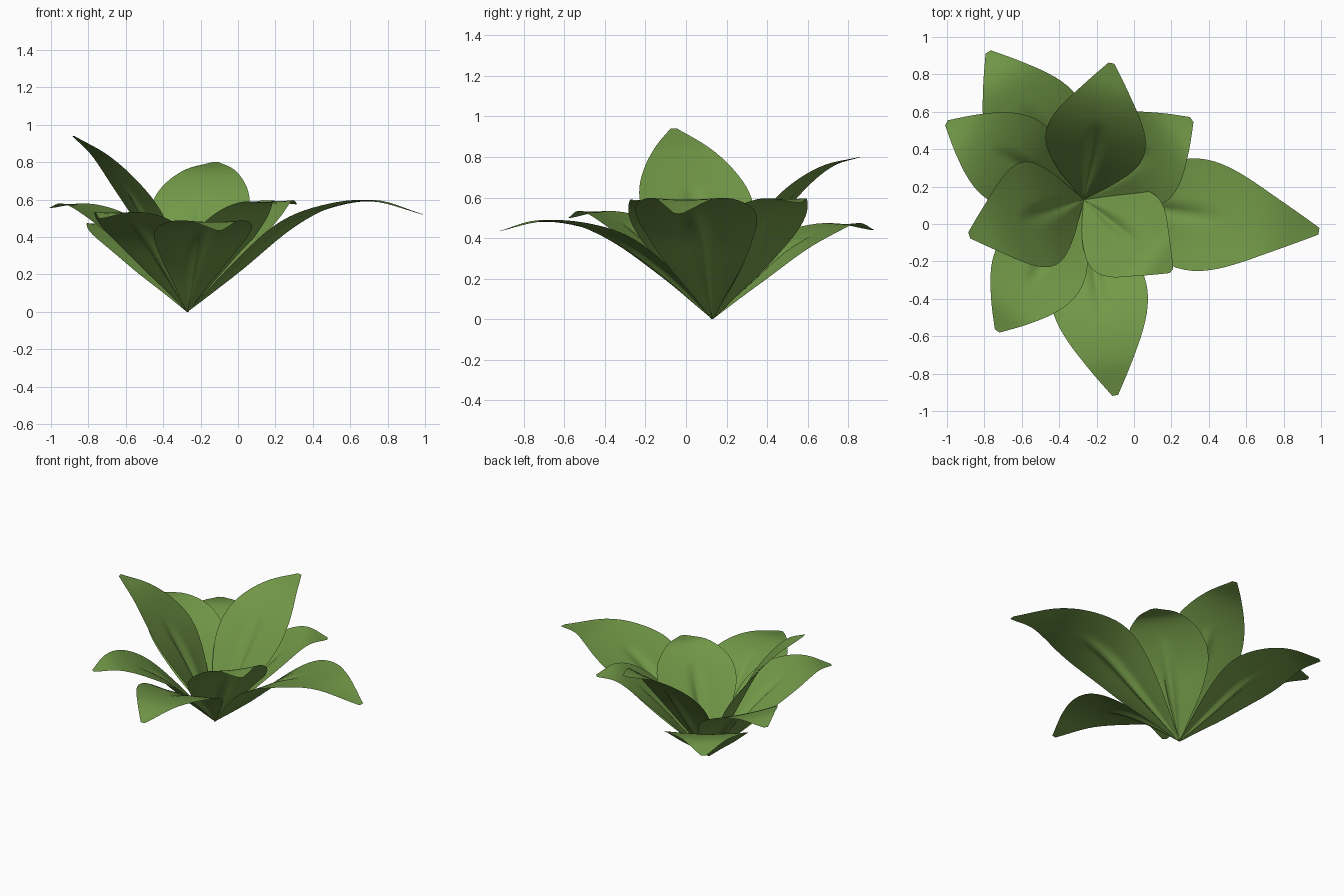
import bpy, math
from mathutils import Vector

if "Cube" in bpy.data.objects:
    bpy.data.objects.remove(bpy.data.objects["Cube"])

green = bpy.data.materials.new("leaf green")
green.diffuse_color = (0.17, 0.32, 0.065, 1)
green.use_nodes = True
green.node_tree.nodes["Principled BSDF"].inputs["Base Color"].default_value = green.diffuse_color

ROOT = Vector((-0.27, 0.13, 0))          # all leaves sprout from here
# half-width of a leaf along its length (0 = root, 1 = tip)
OUTLINE = [0.02, 0.29, 0.57, 0.80, 0.96, 1.0, 0.92, 0.75, 0.53, 0.30, 0.06]


def spline(pts, t):
    """Smooth curve through evenly spaced points."""
    n = len(pts) - 1
    f = min(max(t, 0), 1) * n
    i = min(int(f), n - 1)
    f -= i
    b, c = pts[i], pts[i + 1]
    a = pts[i - 1] if i else b * 2 - c
    d = pts[i + 2] if i + 2 <= n else c * 2 - b
    return (b * 2 + (c - a) * f + (a * 2 - b * 5 + c * 4 - d) * f * f
            + (b * 3 - a - c * 3 + d) * f ** 3) * 0.5


def leaf(name, tip, half, cup, profile):
    """Leaf towards tip (x, y); profile lists (reach, height) of the midrib."""
    out = Vector((tip[0], tip[1], 0)) - ROOT
    out.normalize()
    side = Vector((-out.y, out.x, 0))
    rib = [Vector(p) for p in profile]
    rows, cols = 28, 24
    verts, faces = [], []
    for i in range(rows + 1):
        t = i / rows
        p = spline(rib, t)
        d = (spline(rib, t + 0.01) - spline(rib, t - 0.01)).normalized()
        normal = -d.y * out + Vector((0, 0, d.x))
        w = half * max(spline(OUTLINE, t), 0.01)
        lift = cup * (w / half) * (1 - 0.7 * t)
        # narrow keel under the midrib, fading out past half length
        keel = 0.03 * math.sin(math.pi * min(t / 0.6, 1))
        for j in range(cols + 1):
            u = 2 * j / cols - 1
            rise = lift * u * u - keel * math.exp(-(u / 0.12) ** 2)
            verts.append(ROOT + out * p.x + Vector((0, 0, p.y))
                         + side * w * u + normal * rise)
    for i in range(rows):
        for j in range(cols):
            a = i * (cols + 1) + j
            faces.append((a, a + 1, a + cols + 2, a + cols + 1))
    me = bpy.data.meshes.new(name)
    me.from_pydata(verts, [], faces)
    me.materials.append(green)
    me.shade_smooth()
    ob = bpy.data.objects.new(name, me)
    bpy.context.collection.objects.link(ob)


# long drooping outer leaves
leaf("outer_leaf_right", (1.0, -0.04), 0.30, 0.03,
     [(0, 0), (.26, .23), (.52, .445), (.75, .55), (1.0, .59), (1.27, .52)])
leaf("outer_leaf_front", (-0.10, -0.92), 0.26, 0.03,
     [(0, 0), (.22, .215), (.44, .375), (.65, .455), (.86, .48), (1.06, .435)])
leaf("outer_leaf_front_left", (-0.73, -0.57), 0.25, 0.02,
     [(0, 0), (.18, .20), (.36, .375), (.54, .485), (.70, .53), (.84, .50)])
leaf("outer_leaf_left", (-1.0, 0.54), 0.25, 0.02,
     [(0, 0), (.18, .21), (.36, .405), (.54, .525), (.70, .575), (.84, .555)])
leaf("outer_leaf_back_left", (-0.78, 0.92), 0.27, 0.02,
     [(0, 0), (.20, .175), (.40, .335), (.59, .425), (.77, .47), (.94, .44)])
leaf("outer_leaf_back_right", (0.31, 0.56), 0.27, 0.02,
     [(0, 0), (.15, .19), (.30, .375), (.45, .51), (.59, .59), (.72, .575)])
# steeper inner leaves
leaf("inner_leaf_left", (-0.88, -0.06), 0.29, 0.02,
     [(0, 0), (.11, .26), (.225, .49), (.35, .67), (.49, .83), (.64, .94)])
leaf("inner_leaf_back", (-0.12, 0.86), 0.27, 0.02,
     [(0, 0), (.13, .23), (.27, .45), (.42, .63), (.58, .75), (.745, .80)])
leaf("inner_leaf_front_right", (0.20, -0.25), 0.26, 0.03,
     [(0, 0), (.12, .18), (.25, .365), (.37, .50), (.48, .58), (.605, .58)])
